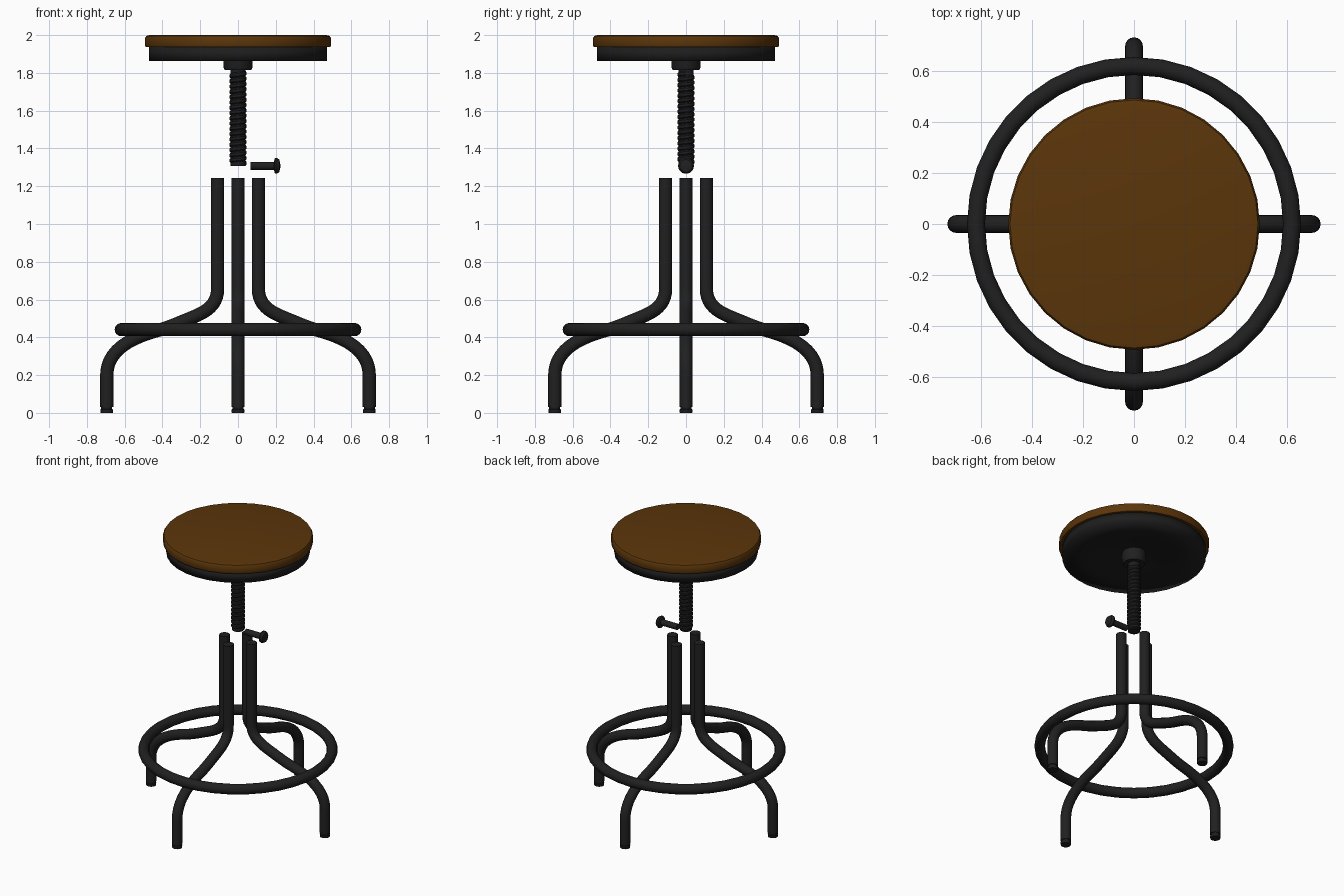
import bpy
import bmesh
from math import pi, sin, cos, radians

if "Cube" in bpy.data.objects:
    bpy.data.objects.remove(bpy.data.objects["Cube"], do_unlink=True)


def material(name, rgb):
    m = bpy.data.materials.new(name)
    m.use_nodes = True
    m.diffuse_color = (*rgb, 1)
    bsdf = m.node_tree.nodes["Principled BSDF"]
    bsdf.inputs["Base Color"].default_value = (*rgb, 1)
    bsdf.inputs["Roughness"].default_value = 0.6
    return m


WOOD = material("brown_wood", (0.105, 0.036, 0.003))
IRON = material("black_iron", (0.0145, 0.0145, 0.0145))
PAN = material("dark_metal", (0.0125, 0.0125, 0.0125))


def add(name, data, mat):
    ob = bpy.data.objects.new(name, data)
    bpy.context.collection.objects.link(ob)
    data.materials.append(mat)
    return ob


def select(ob):
    bpy.ops.object.select_all(action="DESELECT")
    ob.select_set(True)
    bpy.context.view_layer.objects.active = ob


def smooth(ob, angle=35):
    select(ob)
    bpy.ops.object.shade_smooth_by_angle(angle=radians(angle))


def lathe(name, profile, mat, sides=32, angle=35):
    """Spin an (radius, height) profile around z, closing it on the axis."""
    bm = bmesh.new()
    rings = []
    for r, z in profile:
        if r == 0:
            rings.append([bm.verts.new((0, 0, z))] * sides)
        else:
            rings.append([bm.verts.new((r * cos(2 * pi * i / sides), r * sin(2 * pi * i / sides), z))
                          for i in range(sides)])
    for a, b in zip(rings, rings[1:]):
        for i in range(sides):
            j = (i + 1) % sides
            bm.faces.new(list(dict.fromkeys((a[i], a[j], b[j], b[i]))))
    bmesh.ops.recalc_face_normals(bm, faces=bm.faces)
    me = bpy.data.meshes.new(name)
    bm.to_mesh(me)
    bm.free()
    ob = add(name, me, mat)
    smooth(ob, angle)
    return ob


def tube(name, points, radius, mat):
    """Sweep a round tube along Bezier points given as (left, centre, right) in xz."""
    cu = bpy.data.curves.new(name, "CURVE")
    cu.dimensions = "3D"
    cu.bevel_depth = radius
    cu.bevel_resolution = 6
    cu.resolution_u = 10
    cu.use_fill_caps = True
    sp = cu.splines.new("BEZIER")
    sp.bezier_points.add(len(points) - 1)
    for p, (left, co, right) in zip(sp.bezier_points, points):
        p.handle_left_type = p.handle_right_type = "FREE"
        p.handle_left = (left[0], 0, left[1])
        p.co = (co[0], 0, co[1])
        p.handle_right = (right[0], 0, right[1])
    ob = add(name, cu, mat)
    select(ob)
    bpy.ops.object.convert(target="MESH")
    ob = bpy.context.object
    smooth(ob)
    return ob


# Seat: wooden disc on a softly shaded metal pan dished around its hub
lathe("wooden_seat", [(0, 1.936), (0.488, 1.936), (0.492, 1.945), (0.492, 1.985),
                      (0.485, 1.996), (0.467, 2.0), (0, 2.0)], WOOD)
lathe("seat_pan", [(0, 1.937), (0.47, 1.937), (0.47, 1.863), (0.33, 1.865), (0.25, 1.872),
                   (0.18, 1.886), (0.12, 1.898), (0, 1.9)], PAN, angle=120)
lathe("seat_hub", [(0, 1.905), (0.078, 1.905), (0.078, 1.83), (0.07, 1.815), (0, 1.815)], IRON, 24)

# Threaded spindle: plain core with a helical ridge
BOTTOM, TOP, PITCH = 1.308, 1.83, 0.028
lathe("spindle_core", [(0, BOTTOM), (0.04, BOTTOM), (0.04, TOP), (0, TOP)], PAN, 24)
thread_mesh = bpy.data.meshes.new("spindle_thread")
tooth = [(0.039, 0), (0.045, 0.007), (0.045, 0.02), (0.039, PITCH)]
thread_mesh.from_pydata([(r, 0, BOTTOM + z) for r, z in tooth],
                        [(i, i + 1) for i in range(len(tooth) - 1)], [])
thread = add("spindle_thread", thread_mesh, PAN)
mod = thread.modifiers.new("helix", "SCREW")
mod.axis = "Z"
mod.angle = 2 * pi
mod.screw_offset = PITCH
mod.iterations = int((TOP - BOTTOM) / PITCH) - 1
mod.steps = mod.render_steps = 24
mod.use_normal_calculate = True
select(thread)
bpy.ops.object.modifier_apply(modifier=mod.name)
smooth(thread)

# Locking bolt pointing sideways, with a domed head
bolt = lathe("locking_bolt", [(0, 0.065), (0.021, 0.065), (0.021, 0.19), (0.04, 0.195),
                              (0.042, 0.205), (0.033, 0.219), (0, 0.226)], IRON, 24)
bolt.rotation_euler = (0, pi / 2, 0)
bolt.location = (0, 0, 1.308)

# Four bent legs, each with a grooved foot
LEG = [((0.108, 1.243), (0.108, 1.243), (0.108, 1.05)),
       ((0.108, 0.85), (0.108, 0.66), (0.108, 0.57)),
       ((0.165, 0.535), (0.26, 0.498), (0.31, 0.478)),
       ((0.36, 0.455), (0.42, 0.438), (0.57, 0.398)),
       ((0.695, 0.33), (0.695, 0.20), (0.695, 0.15)),
       ((0.695, 0.08), (0.695, 0.03), (0.695, 0.03))]
for i, side in enumerate(("left", "back", "right", "front")):
    turn = i * pi / 2
    leg = tube(side + "_leg", LEG, 0.035, IRON)
    leg.rotation_euler.z = turn
    foot = lathe(side + "_foot", [(0, 0), (0.033, 0), (0.034, 0.018), (0.029, 0.021),
                                  (0.029, 0.031), (0, 0.031)], PAN, 20)
    foot.location = (0.695 * cos(turn), 0.695 * sin(turn), 0)

# Foot ring joining the legs
bpy.ops.mesh.primitive_torus_add(major_radius=0.618, minor_radius=0.035, major_segments=36,
                                 minor_segments=16, location=(0, 0, 0.441))
ring = bpy.context.object
ring.name = "foot_ring"
ring.data.materials.append(IRON)
smooth(ring, 60)
